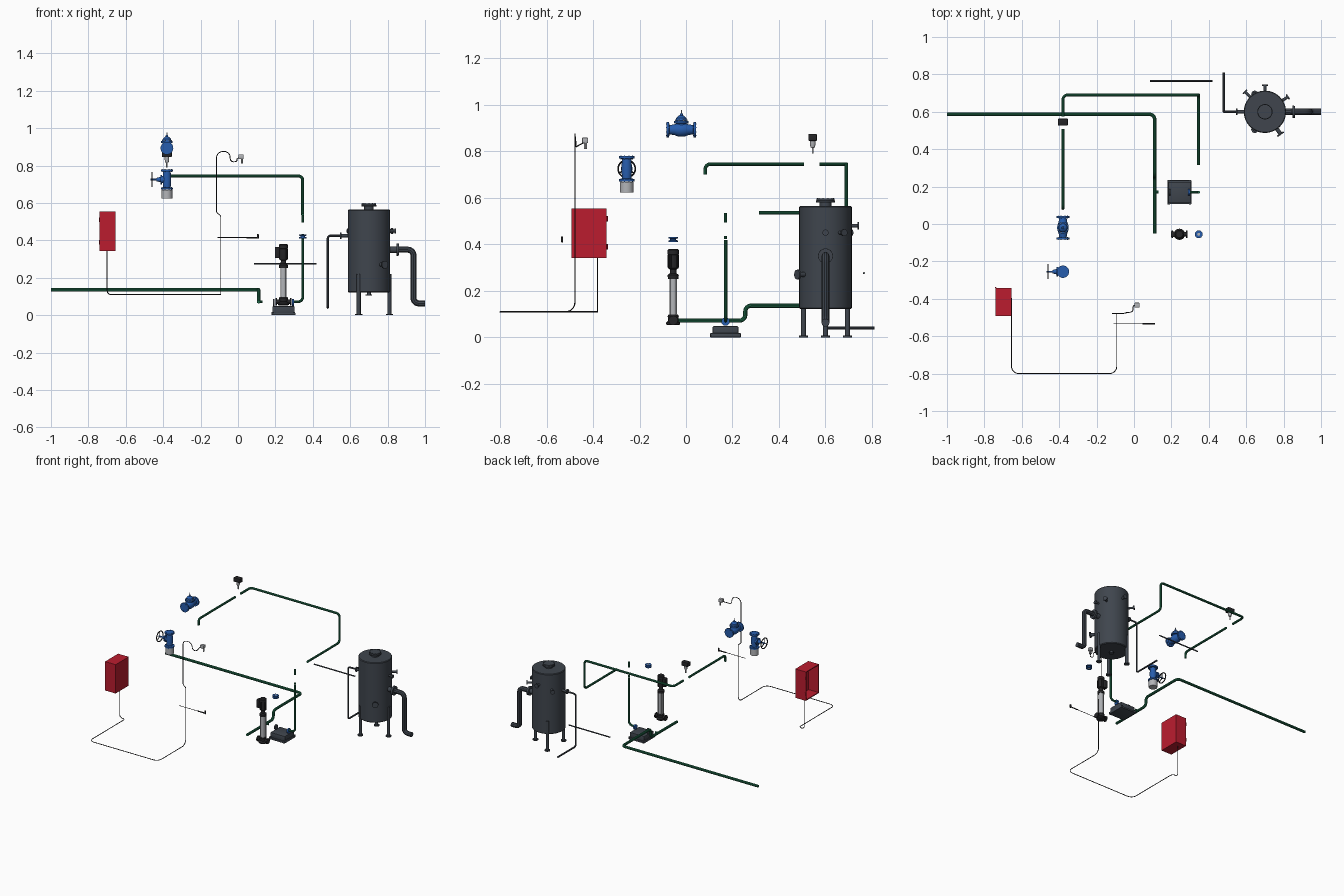
import bpy, bmesh
from math import sin, cos, pi, radians
from mathutils import Vector, Matrix

if "Cube" in bpy.data.objects:
    bpy.data.objects.remove(bpy.data.objects["Cube"])

def mat(name, c):
    m = bpy.data.materials.new(name)
    m.diffuse_color = (*c, 1)
    m.use_nodes = True
    m.node_tree.nodes["Principled BSDF"].inputs["Base Color"].default_value = m.diffuse_color
    return m

STEEL = mat("dark_steel", (.05, .06, .075))
GREEN = mat("pipe_green", (.015, .15, .07))
BLUE = mat("valve_blue", (.02, .11, .42))
RED = mat("cabinet_red", (.5, .012, .028))
BLACK = mat("black", (.018, .018, .02))
SILVER = mat("silver", (.45, .46, .48))
X, Y, Z = Vector((1, 0, 0)), Vector((0, 1, 0)), Vector((0, 0, 1))

def finish(bm, name, m, smooth=True):
    bmesh.ops.recalc_face_normals(bm, faces=bm.faces)
    me = bpy.data.meshes.new(name)
    bm.to_mesh(me)
    bm.free()
    ob = bpy.data.objects.new(name, me)
    bpy.context.collection.objects.link(ob)
    me.materials.append(m)
    if smooth:
        bpy.ops.object.select_all(action='DESELECT')
        ob.select_set(True)
        bpy.context.view_layer.objects.active = ob
        bpy.ops.object.shade_smooth_by_angle()
    return ob

def rev(name, prof, at, axis, m, n=24):
    """Turned part: (radius, distance along axis) profile with capped ends."""
    bm = bmesh.new()
    q = Z.rotation_difference(Vector(axis))
    rings = [[bm.verts.new(Vector(at) + q @ Vector((r * cos(2*pi*i/n), r * sin(2*pi*i/n), h)))
              for i in range(n)] for r, h in prof]
    for a, b in zip(rings, rings[1:]):
        for i in range(n):
            bm.faces.new((a[i], a[(i+1) % n], b[(i+1) % n], b[i]))
    bm.faces.new(rings[0])
    bm.faces.new(rings[-1])
    return finish(bm, name, m)

def cyl(name, at, axis, r, h, m, n=24):
    return rev(name, [(r, 0), (r, h)], at, axis, m, n)

def box(name, c, s, m, bevel=0):
    bm = bmesh.new()
    bmesh.ops.create_cube(bm, size=1, matrix=Matrix.Translation(c) @ Matrix.Diagonal((*s, 1)))
    if bevel:
        bmesh.ops.bevel(bm, geom=bm.edges[:], offset=bevel, segments=2, affect='EDGES', profile=.5)
    return finish(bm, name, m, bevel > 0)

def pipe(name, pts, r, m, bend=.025):
    """Round tube through points with rounded corners."""
    p = [Vector(v) for v in pts]
    path = [p[0]]
    for a, b, c in zip(p, p[1:], p[2:]):
        d = min(bend, (a-b).length * .48, (c-b).length * .48)
        s, e = b + (a-b).normalized() * d, b + (c-b).normalized() * d
        for k in range(9):
            t = k / 8
            w = 2 * t * (1-t) * .7071
            path.append((s * (1-t)**2 + b * w + e * t*t) / ((1-t)**2 + w + t*t))
    path.append(p[-1])
    cu = bpy.data.curves.new(name, 'CURVE')
    cu.dimensions = '3D'
    cu.bevel_depth, cu.bevel_resolution, cu.use_fill_caps = r, 3, True
    sp = cu.splines.new('POLY')
    sp.points.add(len(path) - 1)
    for q, v in zip(sp.points, path):
        q.co = (*v, 1)
    ob = bpy.data.objects.new(name, cu)
    bpy.context.collection.objects.link(ob)
    cu.materials.append(m)
    bpy.ops.object.select_all(action='DESELECT')
    ob.select_set(True)
    bpy.context.view_layer.objects.active = ob
    bpy.ops.object.convert(target='MESH')
    bpy.ops.object.shade_smooth_by_angle()

def bolts(name, at, axis, ring, r, h, m, count=8):
    q = Z.rotation_difference(Vector(axis))
    for i in range(count):
        a = 2*pi*(i+.5)/count
        cyl(f"{name}_{i}", Vector(at) + q @ Vector((ring*cos(a), ring*sin(a), -h/2)), axis, r, h, m, 6)

# Storage tank with rim, legs and top manway
TC = Vector((.70, .60, 0))
rev("tank_shell", [(.108, .122), (.113, .127), (.113, .56), (.109, .565)], TC, Z, STEEL, 48)
rev("tank_manway", [(.025, .56), (.025, .58), (.041, .58), (.041, .587), (.039, .588), (.039, .597), (.025, .597)], TC, Z, STEEL, 32)
bolts("manway_bolt", TC + Z*.59, Z, .034, .003, .018, STEEL, 10)
rev("tank_drain", [(.017, .105), (.017, .111), (.01, .111), (.01, .125)], TC, Z, STEEL)
for i, a in enumerate((0, 120, 240)):
    p = TC + Vector((cos(radians(a)), sin(radians(a)), 0)) * .109
    cyl(f"tank_leg_{i}", p, Z, .011, .22, STEEL, 16)
    cyl(f"tank_foot_{i}", p, Z, .019, .007, STEEL, 16)

# Side nozzles: angle, height, radius, reach
for i, (a, z, r, l) in enumerate([(0, .45, .007, .145), (90, .48, .008, .145), (135, .45, .008, .155),
                                  (-55, .27, .011, .15), (33, .45, .008, .15), (180, .425, .009, .155), (0, .35, .017, .155)]):
    d = Vector((cos(radians(a)), sin(radians(a)), 0))
    rev(f"tank_nozzle_{i}", [(r, .1), (r, l-.008), (r*1.9, l-.008), (r*1.9, l), (r, l)], TC + Z*z, d, STEEL)

# Tank pipework
pipe("tank_outlet_pipe", [(.85, .6, .35), (.938, .6, .35), (.938, .6, .063), (1, .6, .063)], .017, STEEL, .03)
rev("outlet_flange", [(.032, 0), (.032, .009)], (.853, .6, .35), X, STEEL)
pipe("tank_overflow_pipe", [(.56, .6, .425), (.48, .6, .425), (.48, .6, .04), (.48, .81, .04)], .006, STEEL, .015)
pipe("loose_small_pipe", [(.085, .765, .276), (.42, .765, .276)], .0045, STEEL)

# Green suction and discharge lines
pipe("suction_pipe", [(-1, .586, .136), (.11, .586, .136), (.11, .255, .136), (.11, .255, .072), (.11, -.05, .072)], .0095, GREEN)
pipe("suction_branch", [(.11, .17, .072), (.13, .17, .072)], .008, GREEN)
pipe("riser_pipe", [(.295, .17, .072), (.346, .17, .072), (.346, .17, .418)], .0075, GREEN)
pipe("riser_stub_low", [(.346, .17, .424), (.346, .17, .435)], .0075, GREEN)
pipe("riser_stub_high", [(.346, .17, .495), (.346, .17, .535)], .0075, GREEN)
pipe("overhead_pipe", [(.346, .315, .535), (.346, .69, .535), (.346, .69, .745), (-.38, .69, .745), (-.38, .575, .745)], .008, GREEN)
pipe("delivery_pipe", [(-.38, .508, .745), (-.38, .083, .745), (-.38, .083, .70)], .008, GREEN)

# Pump base casting with end lugs and ports
box("base_block", (.243, .17, .028), (.118, .11, .04), STEEL, .004)
box("base_plate", (.243, .17, .006), (.128, .128, .012), STEEL, .002)
for i, s in enumerate((-1, 1)):
    box(f"base_lug_{i}", (.243 + s*.057, .17, .009), (.012, .155 * .85, .018), STEEL, .002)
    cyl(f"base_port_{i}", (.243 + s*.052 - .005, .17, .068), X, .018, .01, BLUE if s > 0 else STEEL)

# Vertical multistage pump
PC = Vector((.243, -.055, 0))
rev("pump_foot", [(.024, .052), (.03, .056), (.03, .064), (.022, .072), (.024, .092), (.02, .098)], PC, Z, BLACK)
cyl("pump_port", PC + Vector((-.04, 0, .073)), X, .012, .08, BLACK)
for i, s in enumerate((-1, 1)):
    cyl(f"pump_port_flange_{i}", PC + Vector((s*.038 - .004, 0, .073)), X, .02, .008, BLACK)
cyl("pump_column", PC + Z*.095, Z, .017, .16, SILVER)
for i in range(4):
    a = pi/4 + i*pi/2
    cyl(f"pump_tie_rod_{i}", PC + Vector((.02*cos(a), .02*sin(a), .09)), Z, .002, .175, SILVER, 8)
rev("pump_head", [(.023, .252), (.024, .268), (.015, .275), (.014, .292), (.023, .298)], PC, Z, BLACK)
rev("motor_body", [(.021, .296), (.022, .30), (.022, .355), (.024, .357), (.024, .376), (.018, .381)], PC, Z, BLACK)
for i in range(16):
    a = i*pi/8
    f = box(f"motor_fin_{i}", (.0225, 0, .328), (.004, .0018, .054), BLACK)
    f.matrix_world = Matrix.Translation(PC) @ Matrix.Rotation(a, 4, 'Z')
box("motor_terminal_box", PC + Vector((-.033, 0, .335)), (.024, .03, .06), BLACK, .003)

# Small blue wafer valve
W = Vector((.346, -.055, .411))
rev("wafer_valve", [(.021, 0), (.021, .006), (.013, .007), (.013, .013), (.021, .014), (.021, .02)], W, Z, BLUE)
cyl("wafer_bore", W - Z*.001, Z, .008, .022, SILVER, 16)

# Gate valve with handwheel and loose ring flange
GV = Vector((-.38, -.255, .725))
rev("gate_body", [(.033, -.054), (.033, -.044), (.02, -.042), (.023, 0), (.02, .042), (.033, .044), (.033, .054)], GV, Z, BLUE, 32)
rev("gate_bonnet", [(.018, 0), (.018, .026), (.025, .026), (.025, .034), (.014, .035), (.009, .055), (.005, .056), (.005, .088)], GV, -X, BLUE)
for s in (-1, 1):
    bolts(f"gate_bolt_{s+1}", GV + Z*s*.049, Z, .027, .0025, .016, BLUE)
bm = bmesh.new()
N = 36
rim = [[bm.verts.new(GV + Vector((-.08 + .0035*cos(2*pi*j/8), (.037 + .0035*sin(2*pi*j/8)) * cos(2*pi*i/N),
        (.037 + .0035*sin(2*pi*j/8)) * sin(2*pi*i/N)))) for j in range(8)] for i in range(N)]
for i in range(N):
    for j in range(8):
        k, l = (i+1) % N, (j+1) % 8
        bm.faces.new((rim[i][j], rim[k][j], rim[k][l], rim[i][l]))
finish(bm, "handwheel_rim", BLACK)
for i in range(3):
    a = pi/2 + i*2*pi/3
    d = Vector((0, cos(a), sin(a)))
    cyl(f"handwheel_spoke_{i}", GV - X*.08, d, .003, .036, BLACK, 8)
pz = GV - Z*.102
o = rev("connection_sleeve", [(.029, 0), (.029, .046), (.023, .046), (.023, 0), (.029, 0)], pz, Z, SILVER, 32)

# Globe control valve
CV = Vector((-.38, -.02, .893))
rev("globe_body", [(.034, -.064), (.034, -.053), (.02, -.051), (.023, -.03), (.03, -.012), (.03, .012), (.023, .03),
                   (.02, .051), (.034, .053), (.034, .064)], CV, Y, BLUE, 32)
rev("globe_bonnet", [(.022, 0), (.022, .026), (.031, .028), (.031, .037), (.024, .039), (.022, .05), (.012, .06), (.007, .062), (.006, .07)], CV, Z, BLUE, 32)
cyl("globe_stem", CV + Z*.065, Z, .0025, .02, SILVER, 8)
bolts("globe_bonnet_bolt", CV + Z*.036, Z, .027, .0025, .014, SILVER)
for s in (-1, 1):
    bolts(f"globe_bolt_{s+1}", CV + Y*s*.058, Y, .027, .0025, .016, BLUE)

# Pressure switch
box("switch_housing", (-.38, .545, .86), (.052, .036, .03), BLACK, .003)
rev("switch_body", [(.004, .79), (.004, .815), (.009, .817), (.012, .83), (.012, .847)], (-.38, .545, 0), Z, SILVER, 16)

# Red control cabinet, open on its left side
x0, x1, y0, y1, z0, z1, t = -.74, -.654, -.493, -.341, .342, .555, .007
xc, yc, zc = (x0+x1)/2, (y0+y1)/2, (z0+z1)/2
box("cabinet_panel", (x1 - t/2, yc, zc), (t, y1-y0, z1-z0), RED)
for i, y in enumerate((y0 + t/2, y1 - t/2)):
    box(f"cabinet_side_{i}", (xc, y, zc), (x1-x0, t, z1-z0), RED)
for i, z in enumerate((z0 + t/2, z1 - t/2)):
    box(f"cabinet_cap_{i}", (xc, yc, z), (x1-x0, y1-y0, t), RED)
for i, z in enumerate((.39, .51)):
    cyl(f"cabinet_hinge_{i}", (x0, y1 + .001, z - .012), Z, .004, .024, RED, 12)

# Control cable running along the floor and up to the plug
pipe("control_cable", [(-.70, -.38, .345), (-.70, -.38, .11), (-.655, -.38, .11), (-.655, -.80, .11), (-.092, -.80, .11),
     (-.092, -.478, .11), (-.092, -.478, .535), (-.115, -.478, .545), (-.115, -.478, .875), (-.045, -.478, .875),
     (-.04, -.472, .82), (-.006, -.472, .82), (-.004, -.435, .84), (.012, -.435, .84)], .0025, BLACK, .04)
box("cable_plug", (.016, -.434, .847), (.028, .026, .024), SILVER, .003)
cyl("plug_stem", (.022, -.432, .81), Z, .006, .028, SILVER, 12)

# Level probe rod
pipe("probe_cable", [(-.11, -.533, .415), (.045, -.533, .415)], .0018, BLACK)
pipe("probe_rod", [(.045, -.533, .415), (.108, -.533, .415)], .004, BLACK)
box("probe_head", (.106, -.533, .421), (.01, .01, .024), BLACK, .002)
